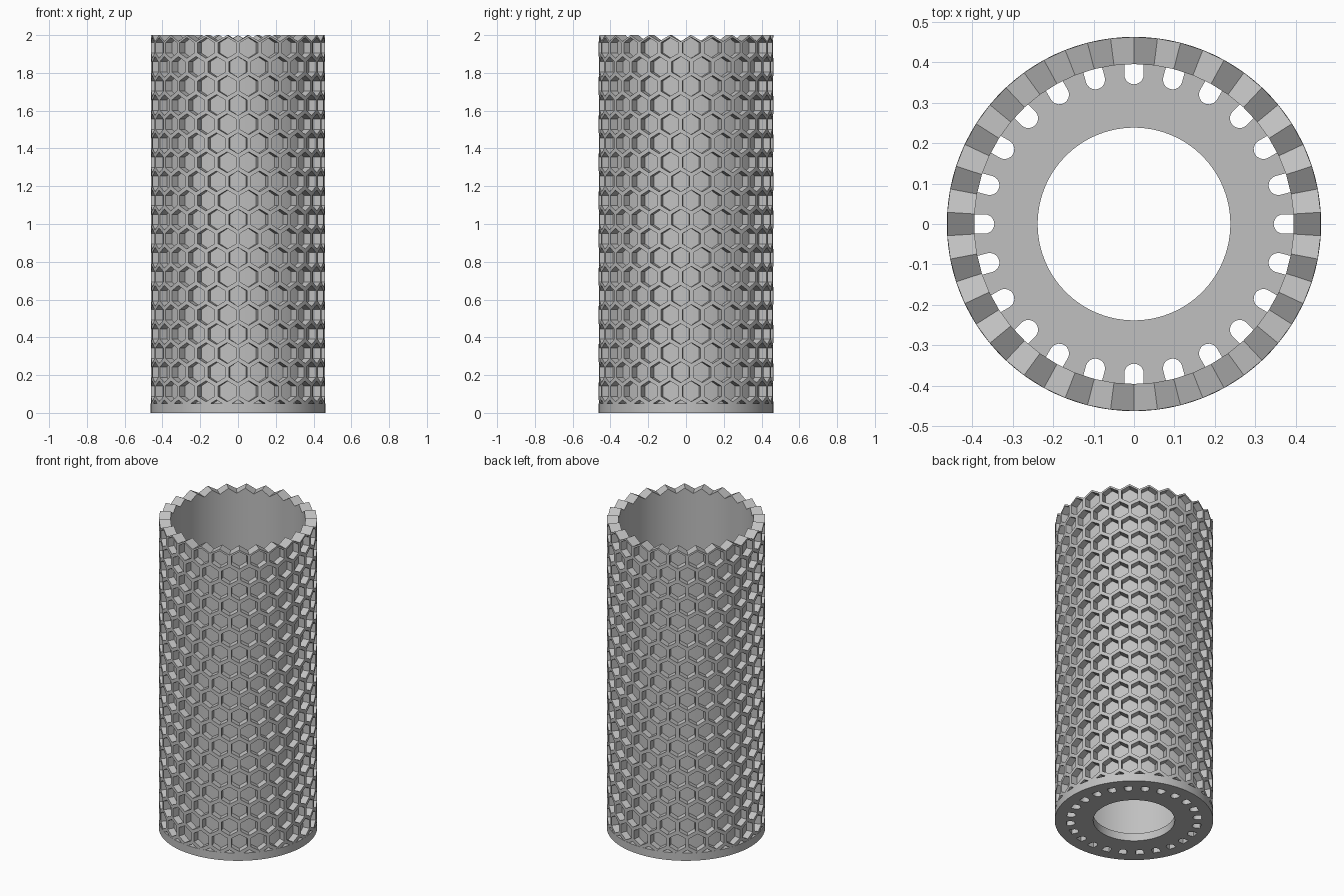
import bpy, bmesh
from math import sin, cos, pi, sqrt, radians

cube = bpy.data.objects.get("Cube")
if cube:
    bpy.data.objects.remove(cube)

CELLS, ROWS = 25, 20            # cells round the wall, rows of cells
OUT, PANEL, INNER = 0.462, 0.42, 0.395
BASE, HOLE = 0.05, 0.238
PITCH = 0.101                   # height between rows
CELL = PITCH / 1.5              # corner radius of a full cell
OPENING = 0.055                 # corner radius of the recess
STEP = 2 * pi / CELLS
START = pi / 2                  # a top-row cell is centred at the back

grey = bpy.data.materials.new("plain_grey")
grey.use_nodes = True
colour = (0.53, 0.53, 0.53, 1)
grey.diffuse_color = colour
grey.node_tree.nodes["Principled BSDF"].inputs["Base Color"].default_value = colour


def finish(name, mesh):
    obj = bpy.data.objects.new(name, mesh)
    bpy.context.collection.objects.link(obj)
    mesh.materials.clear()
    mesh.materials.append(grey)
    bpy.ops.object.select_all(action='DESELECT')
    obj.select_set(True)
    bpy.context.view_layer.objects.active = obj
    bpy.ops.object.shade_smooth_by_angle(angle=radians(25))
    return obj


def polar(radius, angle, z):
    return (radius * cos(angle), radius * sin(angle), z)


def hexagon(bm, size, radius, angle, z):
    """Six corners wrapped on the cylinder, starting beside the top."""
    ring = []
    for i in range(6):
        t = pi / 2 - i * pi / 3
        turn = size * cos(t) / (sqrt(3) * CELL) * STEP
        ring.append(bm.verts.new(polar(radius, angle + turn, z + size * sin(t))))
    return ring[::-1]


# Honeycomb wall: rib frames, recess sides and recess panels
bm = bmesh.new()
for row in range(ROWS):
    z = 2 - CELL - row * PITCH
    for n in range(CELLS):
        angle = START + (n + 0.5 * (row % 2)) * STEP
        frame = hexagon(bm, CELL, OUT, angle, z)
        lip = hexagon(bm, OPENING, OUT, angle, z)
        floor = hexagon(bm, OPENING, PANEL, angle, z)
        for i in range(6):
            j = (i + 1) % 6
            bm.faces.new((frame[i], frame[j], lip[j], lip[i]))
            bm.faces.new((lip[i], lip[j], floor[j], floor[i]))
        bm.faces.new((floor[5], floor[0], floor[1], floor[2]))
        bm.faces.new((floor[2], floor[3], floor[4], floor[5]))

# Zigzag rim and smooth inner lining
rim_out, rim_in, foot = [], [], []
for n in range(2 * CELLS):
    angle = START + n * STEP / 2
    top = 2 - CELL / 2 * (n % 2)
    rim_out.append(bm.verts.new(polar(OUT, angle, top)))
    rim_in.append(bm.verts.new(polar(INNER, angle, top)))
    foot.append(bm.verts.new(polar(INNER, angle, BASE - 0.01)))
for i in range(2 * CELLS):
    j = (i + 1) % (2 * CELLS)
    bm.faces.new((rim_out[i], rim_out[j], rim_in[j], rim_in[i]))
    bm.faces.new((rim_in[i], rim_in[j], foot[j], foot[i]))
bmesh.ops.remove_doubles(bm, verts=bm.verts, dist=0.0005)
bmesh.ops.bisect_plane(bm, geom=bm.verts[:] + bm.edges[:] + bm.faces[:],
                       plane_co=(0, 0, BASE - 0.005), plane_no=(0, 0, 1), clear_inner=True)
bmesh.ops.recalc_face_normals(bm, faces=bm.faces)
wall = bpy.data.meshes.new("honeycomb_wall")
bm.to_mesh(wall)
bm.free()
finish("honeycomb_wall", wall)

# Base plate with a round opening and a ring of drain slots
curve = bpy.data.curves.new("base_plate", 'CURVE')
curve.dimensions = '2D'
curve.fill_mode = 'BOTH'
curve.extrude = BASE / 2


def outline(points):
    spline = curve.splines.new('POLY')
    spline.points.add(len(points) - 1)
    for p, (x, y) in zip(spline.points, points):
        p.co = (x, y, 0, 1)
    spline.use_cyclic_u = True


for radius in (OUT + 0.0003, HOLE):
    outline([polar(radius, 2 * pi * i / 100, 0)[:2] for i in range(100)])
SLOTS, HALF, END = 24, 0.024, 0.345
for n in range(SLOTS):
    a = 2 * pi * n / SLOTS
    shape = [(INNER, -HALF), (INNER, HALF)]
    shape += [(END + HALF + HALF * cos(t), HALF * sin(t))
              for t in (pi / 2 + pi * i / 10 for i in range(11))]
    outline([(x * cos(a) - y * sin(a), x * sin(a) + y * cos(a)) for x, y in shape])

helper = bpy.data.objects.new("base_outline", curve)
bpy.context.collection.objects.link(helper)
plate = bpy.data.meshes.new_from_object(
    helper.evaluated_get(bpy.context.evaluated_depsgraph_get()))
bpy.data.objects.remove(helper)
bm = bmesh.new()
bm.from_mesh(plate)
bmesh.ops.remove_doubles(bm, verts=bm.verts, dist=0.0001)
bmesh.ops.translate(bm, verts=bm.verts, vec=(0, 0, BASE / 2))
bmesh.ops.recalc_face_normals(bm, faces=bm.faces)
bm.to_mesh(plate)
bm.free()
finish("base_plate", plate)
